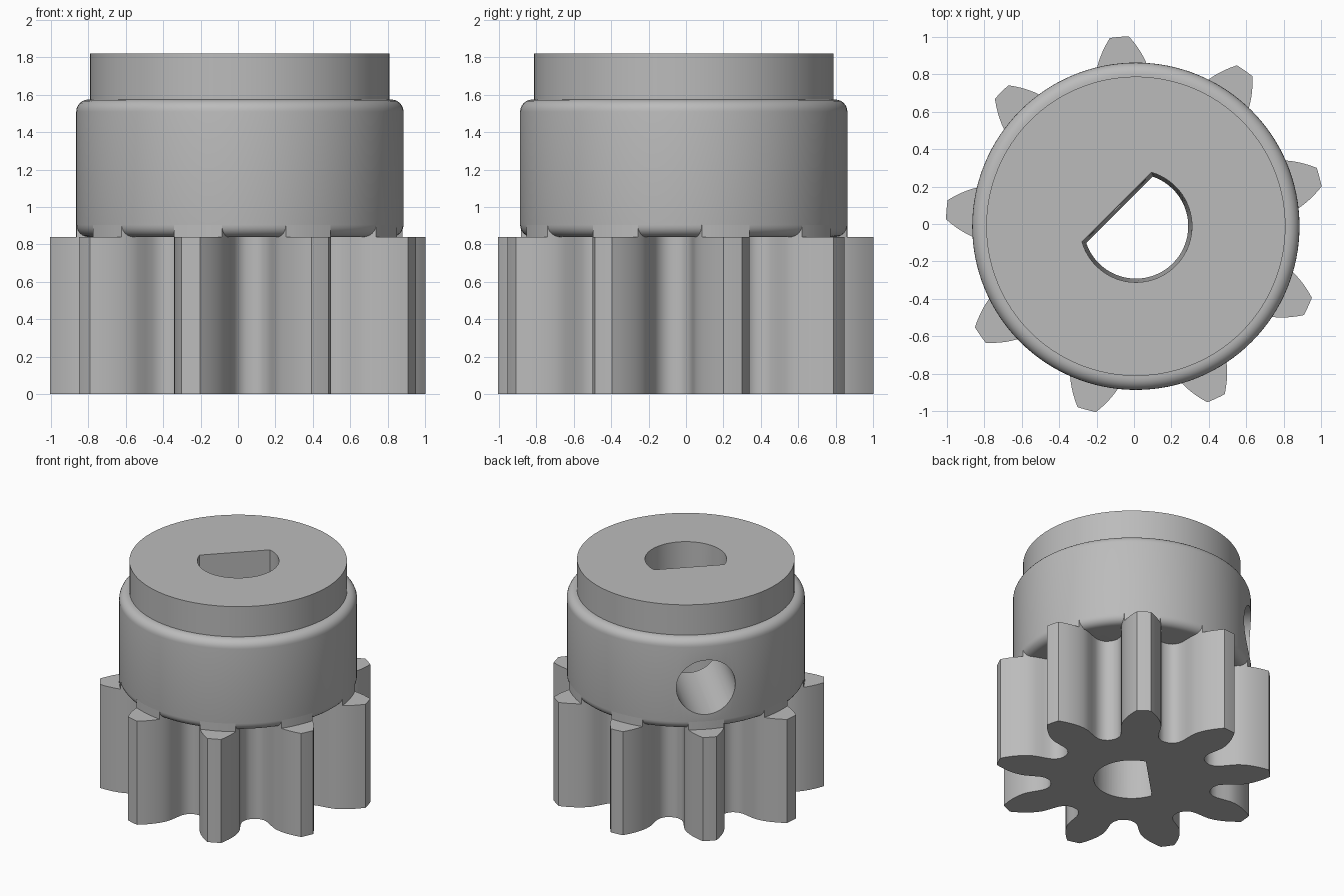
import bpy, bmesh, math
from math import pi, cos, sin, tan, acos, radians
from mathutils import Matrix

CX, CY = 0.01, -0.012          # shaft axis
TEETH, PHASE = 9, radians(15)
TIP, BASE, COLLAR = 1.016, 0.78, 0.875
GEAR_TOP, COLLAR_TOP, TOP = 0.84, 1.575, 1.82
FLAT_DIR = radians(135)        # side of the bore flat and the screw hole

old = bpy.data.objects.get("Cube")
if old:
    bpy.data.objects.remove(old)

grey = bpy.data.materials.new("plain grey")
grey.use_nodes = True
grey.diffuse_color = (0.5, 0.5, 0.5, 1)
grey.node_tree.nodes["Principled BSDF"].inputs["Base Color"].default_value = (0.5, 0.5, 0.5, 1)


def finish(bm, name):
    bmesh.ops.recalc_face_normals(bm, faces=bm.faces)
    mesh = bpy.data.meshes.new(name)
    bm.to_mesh(mesh)
    bm.free()
    mesh.materials.append(grey)
    obj = bpy.data.objects.new(name, mesh)
    bpy.context.collection.objects.link(obj)
    obj.location = (CX, CY, 0)
    return obj


def loft(bm, low, high, z0, z1):
    """Closed prism between two matching outlines."""
    a = [bm.verts.new((x, y, z0)) for x, y in low]
    b = [bm.verts.new((x, y, z1)) for x, y in high]
    bm.faces.new(a[::-1])
    bm.faces.new(b)
    for i in range(len(a)):
        j = (i + 1) % len(a)
        bm.faces.new((a[i], a[j], b[j], b[i]))


def lathe(name, profile, sides=128):
    bm = bmesh.new()
    rings = [[bm.verts.new((r * cos(2 * pi * i / sides), r * sin(2 * pi * i / sides), z))
              for i in range(sides)] for r, z in profile]
    bm.faces.new(rings[0][::-1])
    bm.faces.new(rings[-1])
    for a, b in zip(rings, rings[1:]):
        for i in range(sides):
            j = (i + 1) % sides
            bm.faces.new((a[i], a[j], b[j], b[i]))
    return finish(bm, name)


def involute(r):
    a = acos(min(1, BASE / r))
    return tan(a) - a


def flank(r_max):
    """Radius and half angle of one tooth side, root to tip."""
    root = [(0.6, 0.19), (0.61, 0.165), (0.64, 0.143), (0.68, 0.138), (0.73, 0.143)]
    points = [(r, w / r) for r, w in root]
    for i in range(9):
        r = BASE + (r_max - BASE) * i / 8
        points.append((r, pi / (2 * TEETH) + involute(BASE / cos(radians(20))) - involute(r)))
    return points


def tooth(turn, r_max):
    side = flank(r_max)
    r, half = side[-1]
    arc = [(r, half * k / 3) for k in range(-2, 3)]
    polar = [(q, -a) for q, a in side] + arc + side[::-1]
    return [(q * cos(a + turn), q * sin(a + turn)) for q, a in polar]


turns = [PHASE + i * 2 * pi / TEETH for i in range(TEETH)]

# Toothed pinion
bm = bmesh.new()
outline = [p for t in turns for p in tooth(t, TIP)]
loft(bm, outline, outline, 0, GEAR_TOP)
pinion = finish(bm, "pinion")

# Collar with rounded edges, and the narrower rim on top
B = 0.065
steps = [i * pi / 12 for i in range(7)]
lower = [(COLLAR - B + B * sin(a), GEAR_TOP + B - B * cos(a)) for a in steps]
upper = [(COLLAR - B + B * cos(a), COLLAR_TOP - B + B * sin(a)) for a in steps]
collar = lathe("collar", lower + upper)
rim = lathe("rim", [(0.8, COLLAR_TOP), (0.8, TOP)])

# Square lower collar edge above each tooth
bm = bmesh.new()
for t in turns:
    pad = tooth(t, COLLAR)
    loft(bm, pad, pad, GEAR_TOP, GEAR_TOP + B)
pads = finish(bm, "collar_tooth_pads")


# Tapered D-shaped bore cutter
def d_outline(radius, flat):
    a = acos(flat / radius)
    return [(radius * cos(FLAT_DIR + t), radius * sin(FLAT_DIR + t))
            for t in (a + (2 * pi - 2 * a) * i / 48 for i in range(49))]


bm = bmesh.new()
loft(bm, d_outline(0.28, 0.125), d_outline(0.3, 0.145), -0.01, TOP + 0.01)
bore = finish(bm, "bore_cutter")

# Screw hole cutter, from the bore out through the flat side
bm = bmesh.new()
place = (Matrix.Rotation(FLAT_DIR, 4, 'Z') @ Matrix.Translation((0.55, 0, 1.18))
         @ Matrix.Rotation(pi / 2, 4, 'Y'))
bmesh.ops.create_cone(bm, cap_ends=True, segments=64, radius1=0.22, radius2=0.22,
                      depth=1.0, matrix=place)
screw = finish(bm, "screw_hole_cutter")


def cut(obj, cutter):
    mod = obj.modifiers.new("cut", 'BOOLEAN')
    mod.operation = 'DIFFERENCE'
    mod.solver = 'EXACT'
    mod.object = cutter
    bpy.context.view_layer.objects.active = obj
    bpy.ops.object.modifier_apply(modifier=mod.name)


bpy.context.view_layer.update()
for part in (pinion, collar, rim):
    cut(part, bore)
cut(collar, screw)
for cutter in (bore, screw):
    bpy.data.objects.remove(cutter)

bpy.ops.object.select_all(action='DESELECT')
for part in (pinion, collar, rim, pads):
    part.select_set(True)
bpy.context.view_layer.objects.active = pinion
bpy.ops.object.shade_smooth_by_angle(angle=radians(30))
